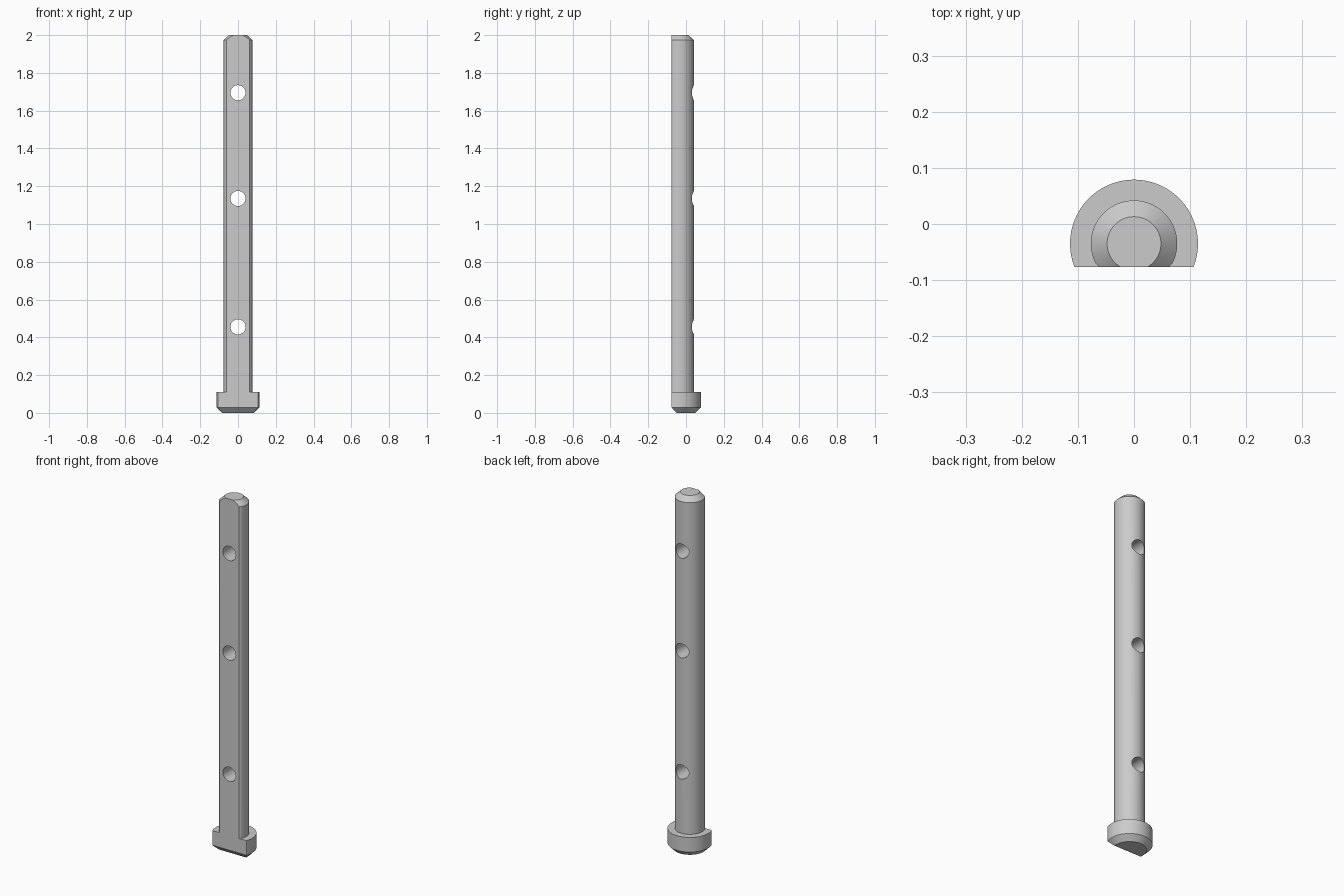
import bpy, bmesh, math
from mathutils import Vector, Matrix

default = bpy.data.objects.get("Cube")
if default:
    bpy.data.objects.remove(default)

AXIS_Y = -0.035      # centre of the round sections
FLAT = -0.042        # front flat, measured from that centre
SEGMENTS = 96

grey = bpy.data.materials.new("plain grey")
grey.use_nodes = True
grey.diffuse_color = (0.6, 0.6, 0.6, 1)
grey.node_tree.nodes["Principled BSDF"].inputs["Base Color"].default_value = (0.6, 0.6, 0.6, 1)


def turned_part(name, profile, cuts):
    """Turn a (radius, z) profile, then slice it with (point, normal) planes."""
    bm = bmesh.new()
    rings = []
    for r, z in profile:
        rings.append([bm.verts.new((r * math.cos(a), r * math.sin(a), z))
                      for a in (math.tau * i / SEGMENTS for i in range(SEGMENTS))])
    for low, high in zip(rings, rings[1:]):
        for i in range(SEGMENTS):
            j = (i + 1) % SEGMENTS
            bm.faces.new((low[i], low[j], high[j], high[i]))
    bm.faces.new(rings[0][::-1])
    bm.faces.new(rings[-1])
    for point, normal in cuts:
        bmesh.ops.bisect_plane(bm, geom=bm.verts[:] + bm.edges[:] + bm.faces[:], dist=1e-6,
                               plane_co=Vector(point), plane_no=Vector(normal).normalized(),
                               clear_outer=True)
        bmesh.ops.holes_fill(bm, edges=[e for e in bm.edges if e.is_boundary], sides=0)
    bmesh.ops.recalc_face_normals(bm, faces=bm.faces[:])
    return make_object(name, bm)


def make_object(name, bm):
    mesh = bpy.data.meshes.new(name)
    bm.to_mesh(mesh)
    bm.free()
    mesh.materials.append(grey)
    ob = bpy.data.objects.new(name, mesh)
    ob.location.y = AXIS_Y
    bpy.context.collection.objects.link(ob)
    return ob


def activate(ob):
    bpy.ops.object.select_all(action='DESELECT')
    ob.select_set(True)
    bpy.context.view_layer.objects.active = ob


front = ((0, FLAT, 0), (0, -1, 0))

# Head: flat front, chamfered all round the bottom
head = turned_part("head", [(0.085, 0), (0.114, 0.029), (0.114, 0.111)],
                   [front, ((0, FLAT, 0.029), (0, -0.029, -0.028))])

# Shaft: flat front with slightly eased corners and a chamfered tip
corners = [((s * 0.061, FLAT, 0), (s * 0.007, -0.008, 0)) for s in (-1, 1)]
shaft = turned_part("shaft", [(0.077, 0.111), (0.077, 1.973), (0.048, 2.0)],
                    [front] + corners)

# Three cross holes through the shaft
bm = bmesh.new()
for z in (0.455, 1.135, 1.695):
    bmesh.ops.create_cone(bm, cap_ends=True, segments=48, radius1=0.04, radius2=0.04, depth=0.4,
                          matrix=Matrix.Translation((0, 0, z)) @ Matrix.Rotation(math.pi / 2, 4, 'X'))
drill = make_object("hole_cutter", bm)
drill.hide_render = True
activate(shaft)
holes = shaft.modifiers.new("cross_holes", 'BOOLEAN')
holes.operation = 'DIFFERENCE'
holes.solver = 'EXACT'
holes.object = drill
bpy.ops.object.modifier_apply(modifier=holes.name)
bpy.data.objects.remove(drill)

for part in (head, shaft):
    activate(part)
    bpy.ops.object.shade_smooth_by_angle(angle=math.radians(25))
